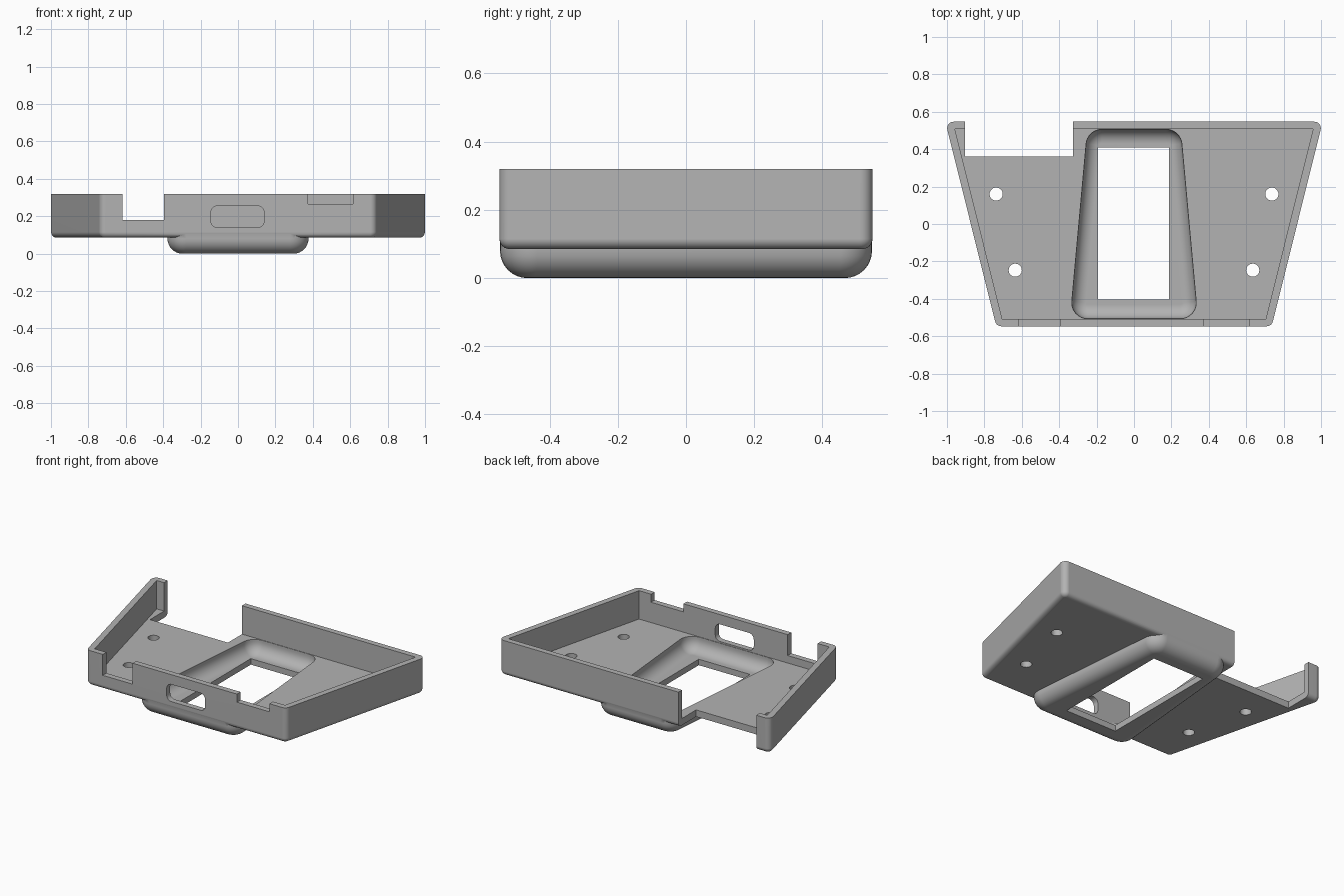
import bpy, bmesh, math
from mathutils import Vector

if "Cube" in bpy.data.objects:
    bpy.data.objects.remove(bpy.data.objects["Cube"])

grey = bpy.data.materials.new("grey plastic")
grey.diffuse_color = (0.45, 0.45, 0.45, 1)
grey.use_nodes = True
grey.node_tree.nodes["Principled BSDF"].inputs["Base Color"].default_value = grey.diffuse_color


def finish(name, bm):
    bmesh.ops.recalc_face_normals(bm, faces=bm.faces)
    me = bpy.data.meshes.new(name)
    bm.to_mesh(me)
    bm.free()
    me.materials.append(grey)
    ob = bpy.data.objects.new(name, me)
    bpy.context.collection.objects.link(ob)
    return ob


def ring(half_front, half_back, depth, inset, radius, seg):
    """Trapezoid outline, moved inward by inset, with rounded corners."""
    pts = [Vector(p) for p in ((-half_front, -depth), (half_front, -depth),
                               (half_back, depth), (-half_back, depth))]
    normals = []
    for i in range(4):
        e = (pts[(i + 1) % 4] - pts[i]).normalized()
        normals.append(Vector((e.y, -e.x)))
    out = []
    for i in range(4):
        n1, n2 = normals[i - 1], normals[i]
        c = max(radius, inset + 0.001) if seg else inset
        centre = pts[i] - c * (n1 + n2) / (1 + n1.dot(n2))
        if not seg:
            out.append(centre)
            continue
        a1 = math.atan2(n1.y, n1.x)
        turn = (math.atan2(n2.y, n2.x) - a1) % (2 * math.pi)
        for k in range(seg + 1):
            a = a1 + turn * k / seg
            out.append(centre + (c - inset) * Vector((math.cos(a), math.sin(a))))
    return out


def pan(name, half_front, half_back, depth, z0, z1, radius=0.0, fillet=0.0, seg=0, steps=8):
    """Solid trapezoid block with a rounded lower edge."""
    levels = [(z0, 0.0)]
    if fillet:
        angles = [math.pi / 2 * i / steps for i in range(steps + 1)]
        levels = [(z0 + fillet * (1 - math.cos(a)), fillet * (1 - math.sin(a))) for a in angles]
    levels.append((z1, 0.0))
    bm = bmesh.new()
    rings = [[bm.verts.new((p.x, p.y, z)) for p in ring(half_front, half_back, depth, d, radius, seg)]
             for z, d in levels]
    for lo, hi in zip(rings, rings[1:]):
        for i in range(len(lo)):
            j = (i + 1) % len(lo)
            bm.faces.new((lo[i], lo[j], hi[j], hi[i]))
    bm.faces.new(rings[0][::-1])
    bm.faces.new(rings[-1])
    return finish(name, bm)


def box(name, x0, x1, y0, y1, z0, z1, round_y=0.0):
    """Box, optionally with its edges along y rounded."""
    bm = bmesh.new()
    bmesh.ops.create_cube(bm, size=1)
    for v in bm.verts:
        v.co = ((x0 + x1) / 2 + v.co.x * (x1 - x0), (y0 + y1) / 2 + v.co.y * (y1 - y0),
                (z0 + z1) / 2 + v.co.z * (z1 - z0))
    if round_y:
        edges = [e for e in bm.edges if abs(e.verts[0].co.y - e.verts[1].co.y) > 1e-4]
        bmesh.ops.bevel(bm, geom=edges, offset=round_y, segments=6, profile=0.5, affect='EDGES')
    return finish(name, bm)


def drill(name, x, y, r):
    bm = bmesh.new()
    bmesh.ops.create_cone(bm, cap_ends=True, segments=32, radius1=r, radius2=r, depth=0.4)
    bmesh.ops.translate(bm, verts=bm.verts, vec=(x, y, 0.1))
    return finish(name, bm)


def combine(target, other, operation):
    bpy.context.view_layer.objects.active = target
    m = target.modifiers.new("join", 'BOOLEAN')
    m.operation, m.object, m.solver = operation, other, 'EXACT'
    bpy.ops.object.modifier_apply(modifier=m.name)
    bpy.data.objects.remove(other, do_unlink=True)


# Outer tray with the rounded bulge beneath it
tray = pan("tray", 0.736, 1.009, 0.547, 0.085, 0.32, radius=0.035, fillet=0.03, seg=6, steps=6)
bulge = pan("bulge", 0.387, 0.287, 0.5455, 0.0, 0.122, radius=0.1, fillet=0.08, seg=8)
combine(tray, bulge, 'UNION')

# Hollow interior, bulge cavity and window through its bottom
cutters = [
    pan("tray_cavity", 0.704, 0.958, 0.509, 0.13, 0.5),
    pan("bulge_cavity", 0.341, 0.249, 0.506, 0.04, 0.2, radius=0.085, fillet=0.075, seg=8),
    box("bottom_window", -0.192, 0.188, -0.403, 0.41, -0.2, 0.2),
    # Back corner opening, front rim notches and front slot
    box("back_opening", -0.903, -0.327, 0.36, 0.8, -0.2, 0.6),
    box("deep_notch", -0.618, -0.396, -0.7, -0.45, 0.18, 0.6),
    box("shallow_notch", 0.375, 0.615, -0.7, -0.45, 0.266, 0.6),
    box("front_slot", -0.145, 0.14, -0.7, -0.45, 0.14, 0.255, round_y=0.035),
]
# Screw holes
for side in (-1, 1):
    cutters.append(drill("screw_hole", side * 0.737, 0.16, 0.035))
    cutters.append(drill("screw_hole", side * 0.635, -0.247, 0.035))
for c in cutters:
    combine(tray, c, 'DIFFERENCE')

# Smooth fillets, crisp edges
bpy.ops.object.select_all(action='DESELECT')
tray.select_set(True)
bpy.context.view_layer.objects.active = tray
bpy.ops.object.shade_smooth_by_angle(angle=math.radians(30))
wn = tray.modifiers.new("weighted normals", 'WEIGHTED_NORMAL')
wn.keep_sharp = True
